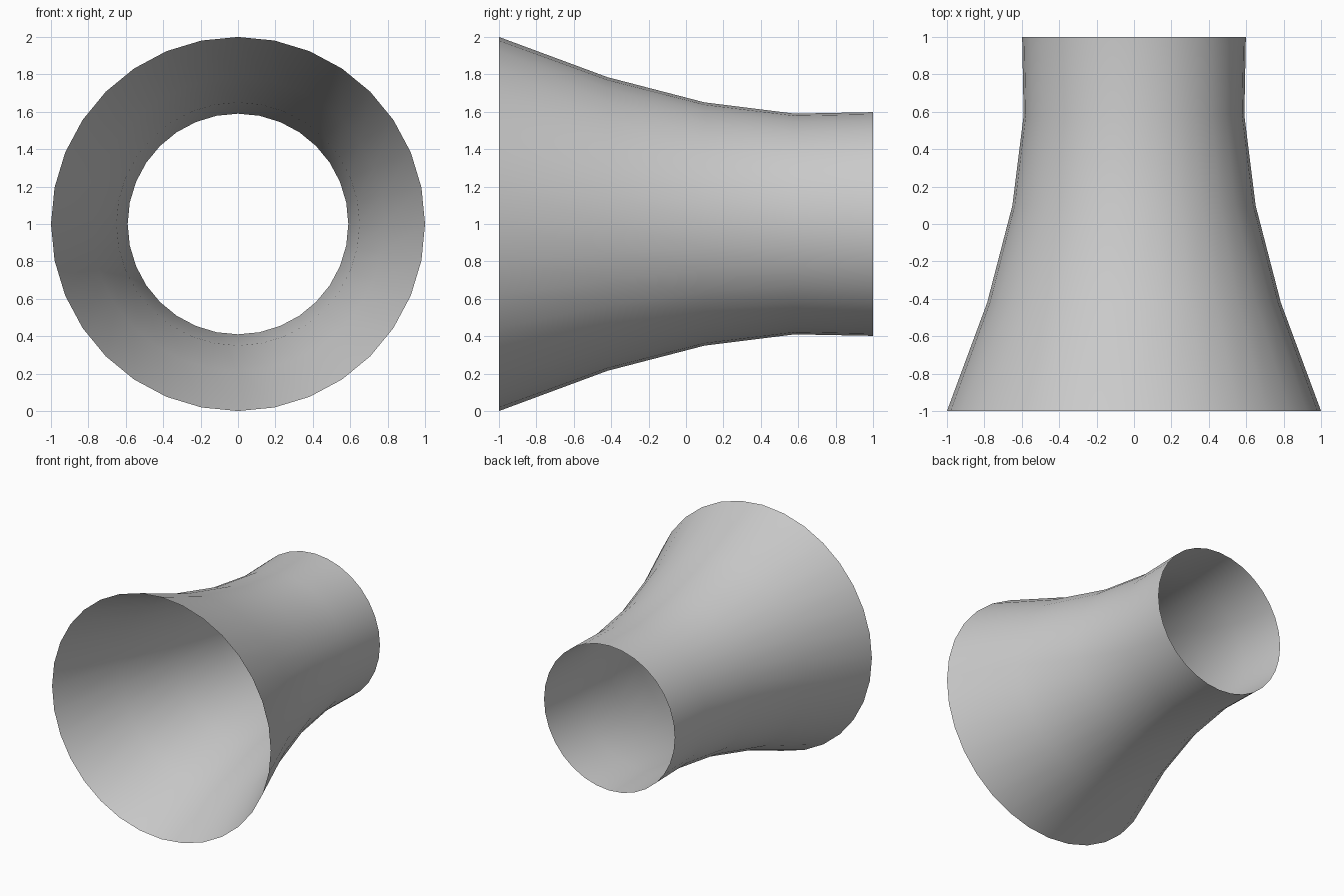
import bpy, bmesh
from math import sin, cos, pi

if "Cube" in bpy.data.objects:
    bpy.data.objects.remove(bpy.data.objects["Cube"])

SIDES = 32
# Flared profile: (y position, radius), front to back
PROFILE = [(-1.0, 1.0), (-0.42, 0.785), (0.1, 0.65), (0.58, 0.59), (1.0, 0.598)]

# Open-ended flared tube lying along y
bm = bmesh.new()
rings = []
for y, r in PROFILE:
    rings.append([bm.verts.new((r * sin(2 * pi * i / SIDES), y, 1 + r * cos(2 * pi * i / SIDES)))
                  for i in range(SIDES)])
for a, b in zip(rings, rings[1:]):
    for i in range(SIDES):
        j = (i + 1) % SIDES
        bm.faces.new((a[i], b[i], b[j], a[j])).smooth = True

# Outward-facing normals
bm.normal_update()
for f in bm.faces:
    c = f.calc_center_median()
    if f.normal.x * c.x + f.normal.z * (c.z - 1) < 0:
        f.normal_flip()

mesh = bpy.data.meshes.new("flared_tube")
bm.to_mesh(mesh)
bm.free()
tube = bpy.data.objects.new("flared_tube", mesh)
bpy.context.collection.objects.link(tube)
